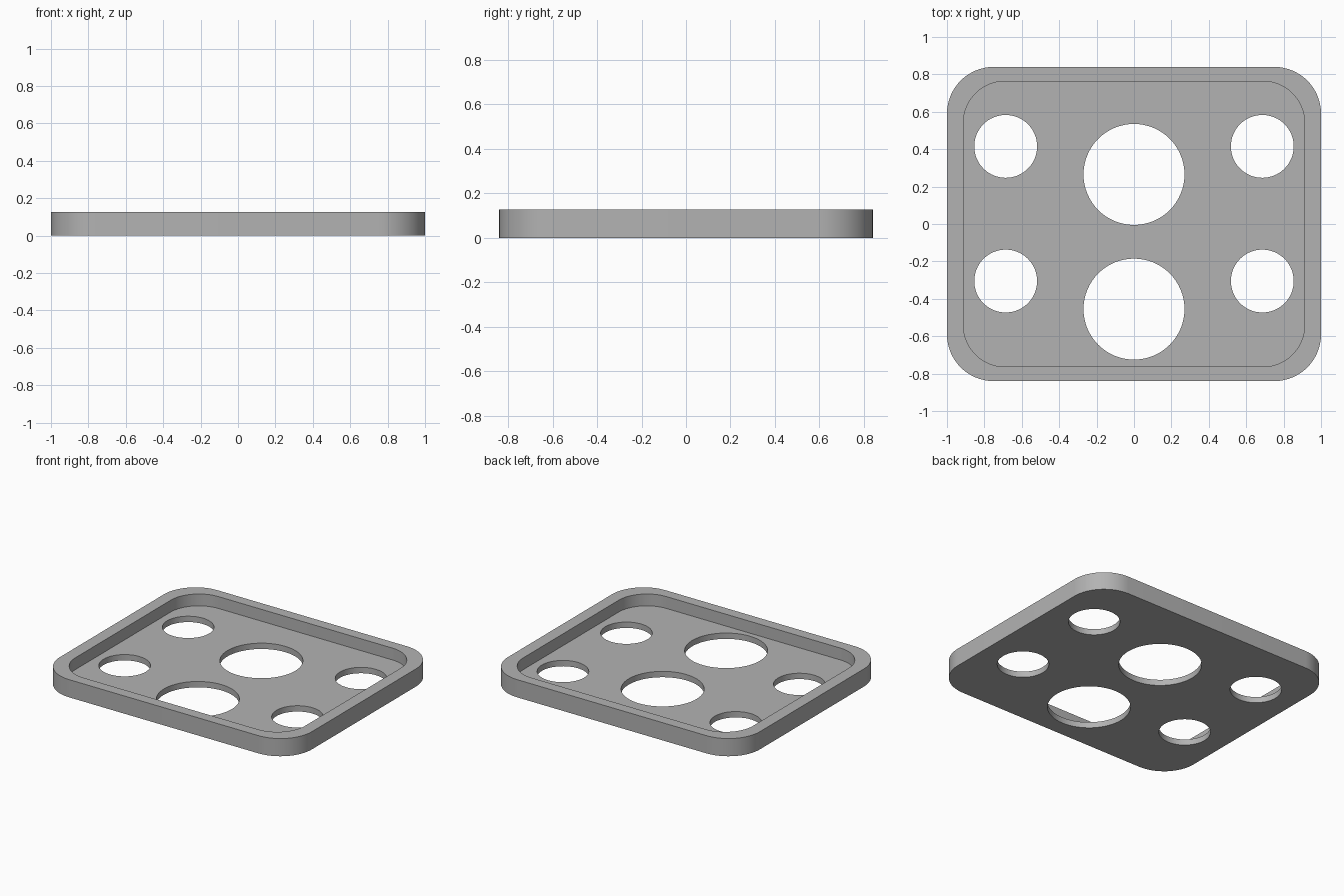
import bpy
import bmesh
from math import cos, sin, pi, radians

if "Cube" in bpy.data.objects:
    bpy.data.objects.remove(bpy.data.objects["Cube"], do_unlink=True)

HEIGHT = 0.127
FLOOR = 0.042


def rounded_rect(half_x, half_y, radius, steps=16):
    """Outline of a rectangle with round corners, counterclockwise."""
    points = []
    for corner, (sx, sy) in enumerate([(1, 1), (-1, 1), (-1, -1), (1, -1)]):
        for i in range(steps + 1):
            a = (corner + i / steps) * pi / 2
            points.append((sx * (half_x - radius) + radius * cos(a),
                           sy * (half_y - radius) + radius * sin(a)))
    return points


def circle(cx, cy, radius, steps=64):
    return [(cx + radius * cos(2 * pi * i / steps),
             cy + radius * sin(2 * pi * i / steps)) for i in range(steps)]


def prism(name, outline, z0, z1):
    """Solid made by raising a flat outline from z0 to z1."""
    bm = bmesh.new()
    base = bm.faces.new([bm.verts.new((x, y, z0)) for x, y in outline])
    top = bmesh.ops.extrude_face_region(bm, geom=[base])["geom"]
    bmesh.ops.translate(bm, vec=(0, 0, z1 - z0),
                        verts=[v for v in top if isinstance(v, bmesh.types.BMVert)])
    bmesh.ops.recalc_face_normals(bm, faces=bm.faces)
    mesh = bpy.data.meshes.new(name)
    bm.to_mesh(mesh)
    bm.free()
    obj = bpy.data.objects.new(name, mesh)
    bpy.context.collection.objects.link(obj)
    return obj


def cut(target, cutter):
    """Subtract the cutter, then discard it."""
    cutter.hide_render = True
    bpy.context.view_layer.objects.active = target
    mod = target.modifiers.new("cut", 'BOOLEAN')
    mod.operation = 'DIFFERENCE'
    mod.solver = 'EXACT'
    mod.object = cutter
    bpy.ops.object.modifier_apply(modifier=mod.name)
    bpy.data.objects.remove(cutter, do_unlink=True)


# Grey finish
grey = bpy.data.materials.new("grey")
grey.use_nodes = True
colour = (0.45, 0.45, 0.45, 1)
grey.diffuse_color = colour
grey.node_tree.nodes["Principled BSDF"].inputs["Base Color"].default_value = colour

# Tray body with its recess
tray = prism("tray", rounded_rect(1, 0.84, 0.25), 0, HEIGHT)
tray.data.materials.append(grey)
cut(tray, prism("recess_cutter", rounded_rect(0.912, 0.763, 0.222), FLOOR, HEIGHT + 0.1))

# Two rows of holes: a large one in the middle, a small one on each side
for large_y, small_y in [(0.265, 0.415), (-0.455, -0.305)]:
    for x, y, radius in [(0, large_y, 0.27), (-0.686, small_y, 0.168), (0.686, small_y, 0.168)]:
        cut(tray, prism("hole_cutter", circle(x, y, radius), -0.1, FLOOR + 0.02))

# Smooth round walls, sharp rims
bpy.ops.object.select_all(action='DESELECT')
tray.select_set(True)
bpy.context.view_layer.objects.active = tray
bpy.ops.object.shade_smooth_by_angle(angle=radians(30))
